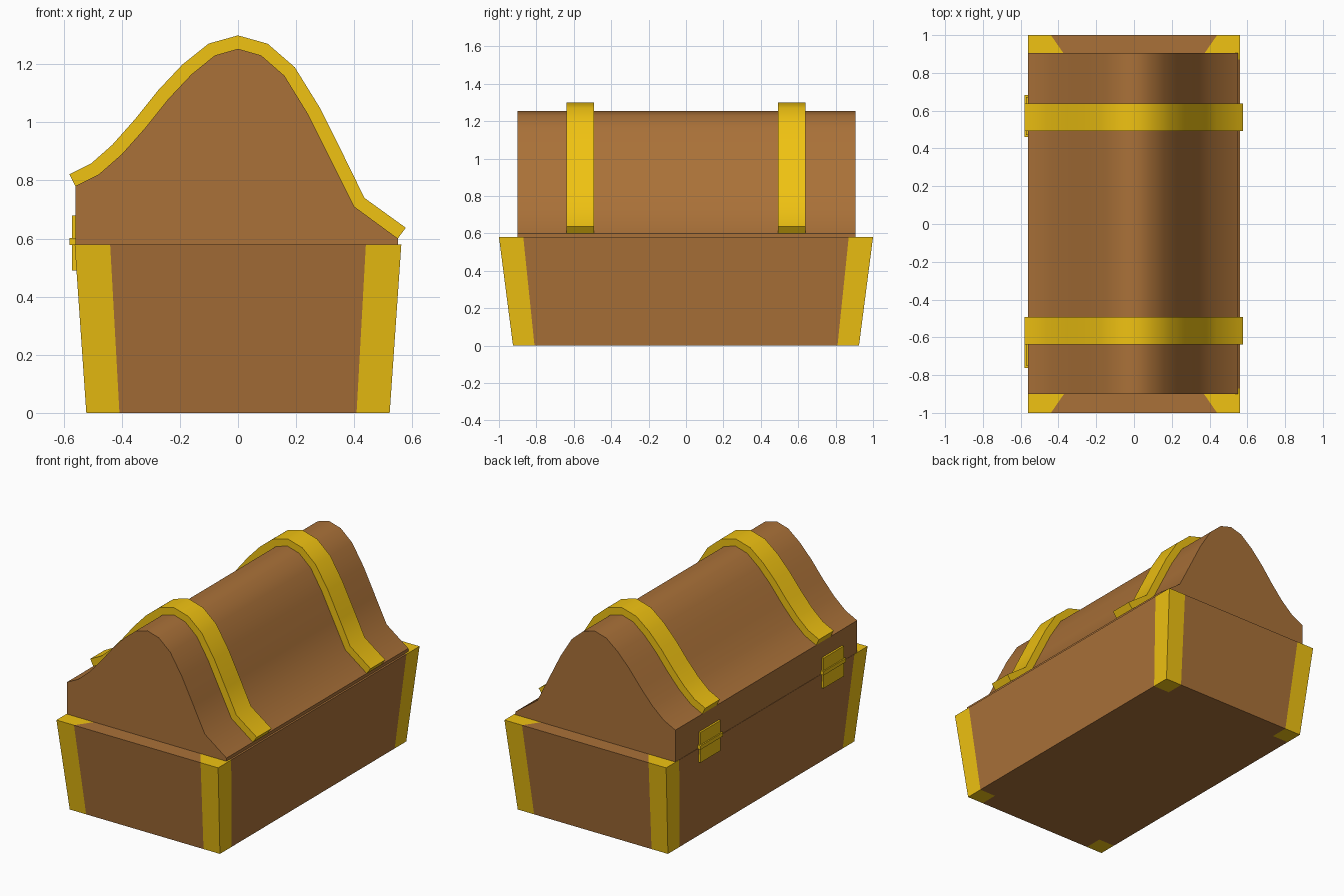
import bpy, bmesh, math
from mathutils import Vector

if "Cube" in bpy.data.objects:
    bpy.data.objects.remove(bpy.data.objects["Cube"])


def material(name, rgb):
    m = bpy.data.materials.new(name)
    m.diffuse_color = (*rgb, 1)
    m.use_nodes = True
    m.node_tree.nodes["Principled BSDF"].inputs["Base Color"].default_value = m.diffuse_color
    return m


WOOD = material("wood", (0.40, 0.165, 0.04))
GOLD = material("gold", (0.87, 0.54, 0.006))


def loft(name, start, end, mat, smooth=False):
    """Closed solid between two matching outlines."""
    bm = bmesh.new()
    a = [bm.verts.new(p) for p in start]
    b = [bm.verts.new(p) for p in end]
    n = len(a)
    bm.faces.new(a)
    bm.faces.new(b)
    for i in range(n):
        j = (i + 1) % n
        bm.faces.new((a[i], a[j], b[j], b[i]))
    bmesh.ops.recalc_face_normals(bm, faces=bm.faces)
    me = bpy.data.meshes.new(name)
    bm.to_mesh(me)
    bm.free()
    me.materials.append(mat)
    ob = bpy.data.objects.new(name, me)
    bpy.context.collection.objects.link(ob)
    if smooth:
        bpy.ops.object.select_all(action='DESELECT')
        ob.select_set(True)
        bpy.context.view_layer.objects.active = ob
        bpy.ops.object.shade_smooth_by_angle(angle=math.radians(40))
    return ob


def extrude_y(name, profile, y0, y1, mat, smooth=False):
    return loft(name, [(x, y0, z) for x, z in profile],
                [(x, y1, z) for x, z in profile], mat, smooth)


def box(name, x0, x1, y0, y1, z0, z1, mat):
    return extrude_y(name, [(x0, z0), (x1, z0), (x1, z1), (x0, z1)], y0, y1, mat)


# Tapered base: wooden core with notched corners, gold corner posts filling them
# each level: outer x, outer y, post edge x, post edge y, inner corner x, y, z
BOTTOM = (0.522, 0.925, 0.408, 0.81, 0.408, 0.81, 0.0)
TOP = (0.562, 1.0, 0.44, 0.87, 0.35, 0.87, 0.58)
CORNERS = [(1, 1), (-1, 1), (-1, -1), (1, -1)]


def notch(level, sx, sy):
    ox, oy, ex, ey, ix, iy, z = level
    pts = [(ox, ey), (ix, iy), (ex, oy)]
    return [(sx * x, sy * y, z) for x, y in pts]


def core(level):
    out = []
    for sx, sy in CORNERS:
        pts = notch(level, sx, sy)
        out += pts if sx * sy > 0 else pts[::-1]
    return out


loft("base_body", core(BOTTOM), core(TOP), WOOD)
for i, (sx, sy) in enumerate(CORNERS):
    rings = [notch(l, sx, sy) + [(sx * l[0], sy * l[1], l[6])] for l in (BOTTOM, TOP)]
    loft(f"corner_post_{i + 1}", *rings, GOLD)

# Curved lid
arch = [(-.56, .78), (-.48, .82), (-.40, .89), (-.32, .98), (-.24, 1.08),
        (-.16, 1.165), (-.08, 1.23), (0, 1.253), (.08, 1.23), (.16, 1.16),
        (.24, 1.03), (.32, .87), (.40, .71), (.55, .60)]
extrude_y("lid", [(-.56, .58)] + arch + [(.55, .58)], -.9, .905, WOOD, True)

# Gold straps: the lid arch thickened outwards
pts = [Vector(p) for p in arch]
outer = []
for i, p in enumerate(pts):
    d_in = (p - pts[i - 1]).normalized() if i else Vector((0, 0))
    d_out = (pts[i + 1] - p).normalized() if i < len(pts) - 1 else Vector((0, 0))
    t = (d_in + d_out).normalized()
    outer.append(tuple(p + 0.046 * Vector((-t.y, t.x))))
for name, y in (("front_strap", -.565), ("back_strap", .565)):
    extrude_y(name, arch + outer[::-1], y - .073, y + .073, GOLD, True)

# Hinges on the left side
for name, y in (("front_hinge", -.65), ("back_hinge", .572)):
    box(name + "_upper_plate", -.572, -.55, y - .1, y + .1, .59, .68, GOLD)
    box(name + "_lower_plate", -.572, -.55, y - .1, y + .1, .49, .59, GOLD)
    box(name + "_barrel", -.58, -.55, y - .112, y + .112, .578, .602, GOLD)
